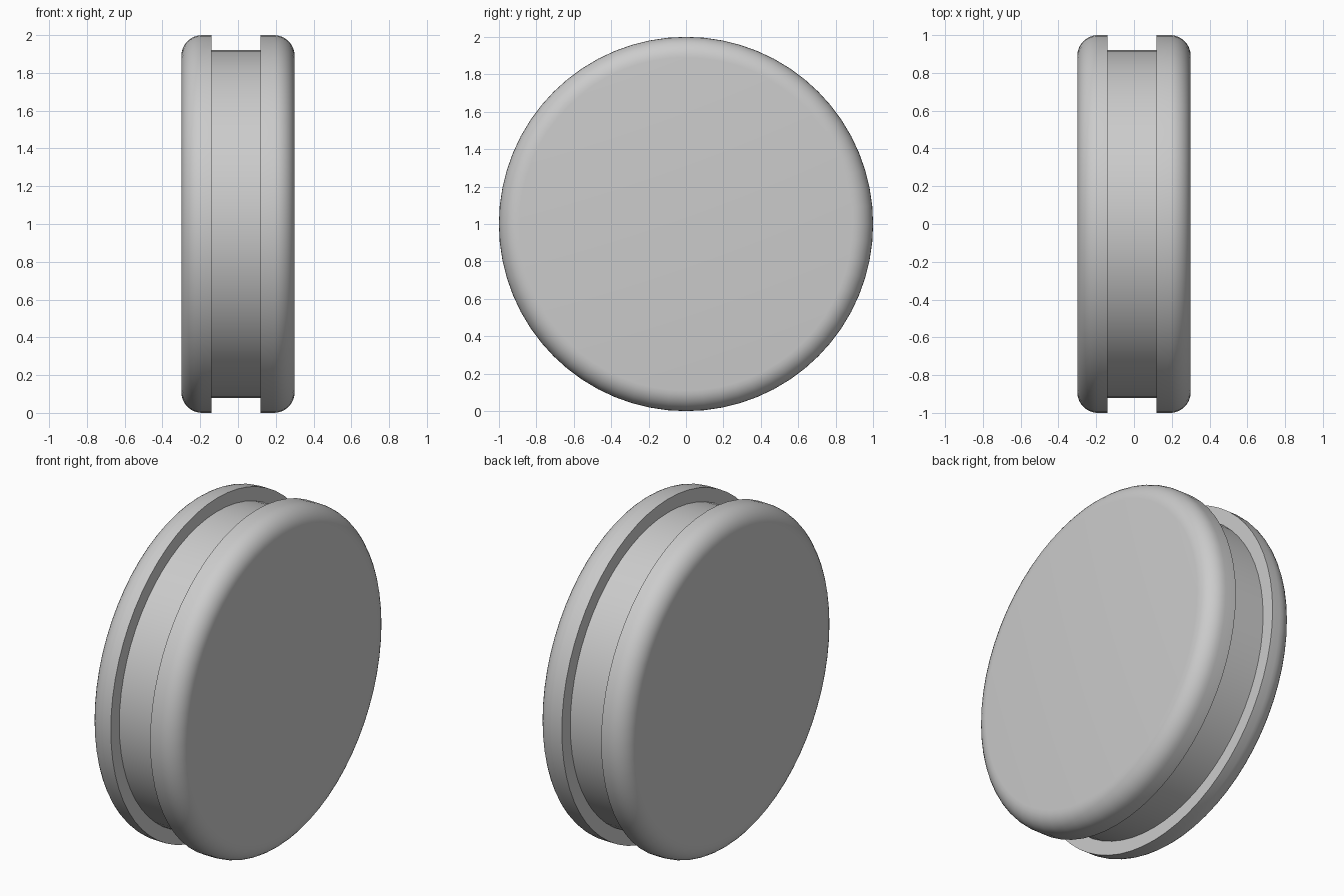
import bpy, bmesh
from math import pi, sin, cos, radians

if "Cube" in bpy.data.objects:
    bpy.data.objects.remove(bpy.data.objects["Cube"])

SEGMENTS = 64
HALF_WIDTH, RADIUS, FILLET = 0.30, 1.0, 0.11
GROOVE_LEFT, GROOVE_RIGHT, GROOVE_RADIUS = -0.14, 0.12, 0.92


def rounded_edge(side, steps=8):
    """Quarter-round from the flat face out to the rim, as (x, radius)."""
    return [(side * (HALF_WIDTH - FILLET + FILLET * cos(a)),
             RADIUS - FILLET + FILLET * sin(a))
            for a in (i * pi / 2 / steps for i in range(steps + 1))]


# Half profile from left face to right face, with the rim groove
profile = rounded_edge(-1)
profile += [(GROOVE_LEFT, RADIUS), (GROOVE_LEFT, GROOVE_RADIUS),
            (GROOVE_RIGHT, GROOVE_RADIUS), (GROOVE_RIGHT, RADIUS)]
profile += rounded_edge(1)[::-1]

# Revolve the profile around the x axis
bm = bmesh.new()
rings = []
for x, r in profile:
    rings.append([bm.verts.new((x, r * cos(2 * pi * i / SEGMENTS),
                                1 + r * sin(2 * pi * i / SEGMENTS)))
                  for i in range(SEGMENTS)])
for a, b in zip(rings, rings[1:]):
    for i in range(SEGMENTS):
        j = (i + 1) % SEGMENTS
        bm.faces.new((a[i], a[j], b[j], b[i]))

# Flat side faces
bm.faces.new(rings[0])
bm.faces.new(rings[-1])
bmesh.ops.recalc_face_normals(bm, faces=bm.faces)

mesh = bpy.data.meshes.new("grooved_wheel")
bm.to_mesh(mesh)
bm.free()
wheel = bpy.data.objects.new("grooved_wheel", mesh)
bpy.context.collection.objects.link(wheel)
bpy.context.view_layer.objects.active = wheel
wheel.select_set(True)
bpy.ops.object.shade_smooth_by_angle(angle=radians(30))
